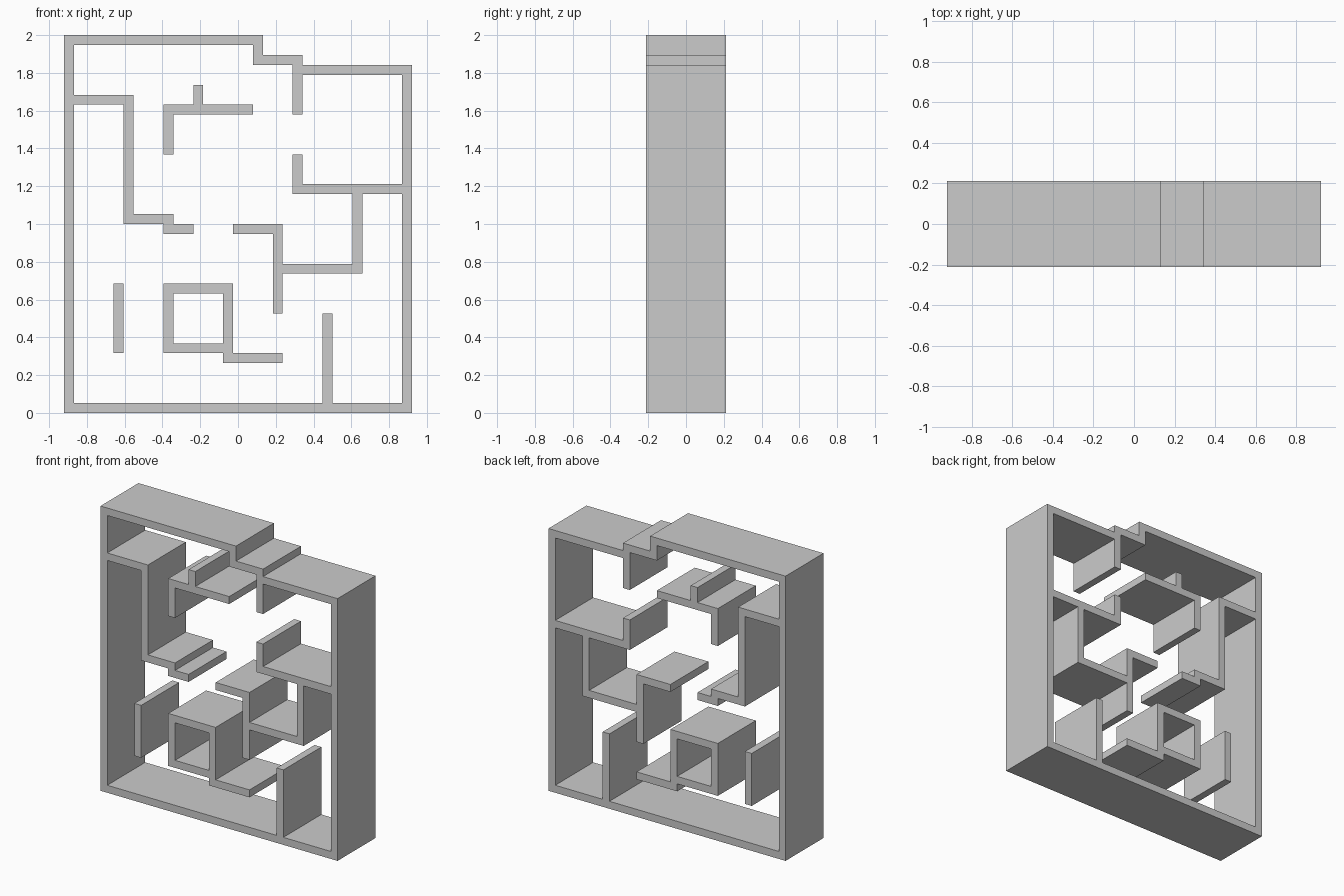
import bpy, bmesh

if "Cube" in bpy.data.objects:
    bpy.data.objects.remove(bpy.data.objects["Cube"])

U = 2 / 38            # wall thickness = one grid unit
W, DEPTH = 35, 8      # overall width and depth in units


def walls(name, rects):
    """Union of grid rectangles (x0, x1, z0, z1), extruded front to back."""
    cells = {(x, z) for x0, x1, z0, z1 in rects
             for x in range(x0, x1) for z in range(z0, z1)}
    bm = bmesh.new()
    verts = {}

    def vert(x, z):
        if (x, z) not in verts:
            verts[x, z] = bm.verts.new(((x - W / 2) * U, -DEPTH / 2 * U, z * U))
        return verts[x, z]

    for x, z in sorted(cells):
        bm.faces.new([vert(x, z), vert(x + 1, z), vert(x + 1, z + 1), vert(x, z + 1)])
    ext = bmesh.ops.extrude_face_region(bm, geom=bm.faces[:])
    moved = [g for g in ext["geom"] if isinstance(g, bmesh.types.BMVert)]
    bmesh.ops.translate(bm, verts=moved, vec=(0, DEPTH * U, 0))
    bmesh.ops.recalc_face_normals(bm, faces=bm.faces[:])
    bmesh.ops.dissolve_limit(bm, angle_limit=0.01, verts=bm.verts[:], edges=bm.edges[:])
    mesh = bpy.data.meshes.new(name)
    bm.to_mesh(mesh)
    bm.free()
    obj = bpy.data.objects.new(name, mesh)
    bpy.context.collection.objects.link(obj)
    return obj


# Outer frame with the stepped top and every partition joined to it
walls("outer_frame", [
    (0, 1, 0, 38), (0, 35, 0, 1), (34, 35, 0, 35),              # sides and base
    (0, 20, 37, 38), (19, 20, 35, 38), (19, 24, 35, 36),        # stepped top
    (23, 24, 30, 36), (23, 35, 34, 35),                         # top right, hanging wall
    (0, 7, 31, 32), (6, 7, 19, 32), (6, 11, 19, 20), (10, 13, 18, 19),  # left stepped shelf
    (23, 24, 22, 26), (23, 35, 22, 23), (29, 30, 14, 23),       # right shelf and drop
    (21, 30, 14, 15), (21, 22, 10, 19), (17, 22, 18, 19),       # middle right partitions
    (26, 27, 0, 10),                                            # post on the base
])

# Floating shelf with a short fin and a drop at its left end
walls("upper_shelf", [(10, 19, 30, 31), (13, 14, 30, 33), (10, 11, 26, 31)])

# Free upright panel
walls("left_panel", [(5, 6, 6, 13)])

# Square tube with a ledge running off its lower corner
walls("square_tube", [
    (10, 11, 6, 13), (10, 17, 12, 13), (10, 17, 6, 7),
    (16, 17, 5, 13), (16, 22, 5, 6),
])
